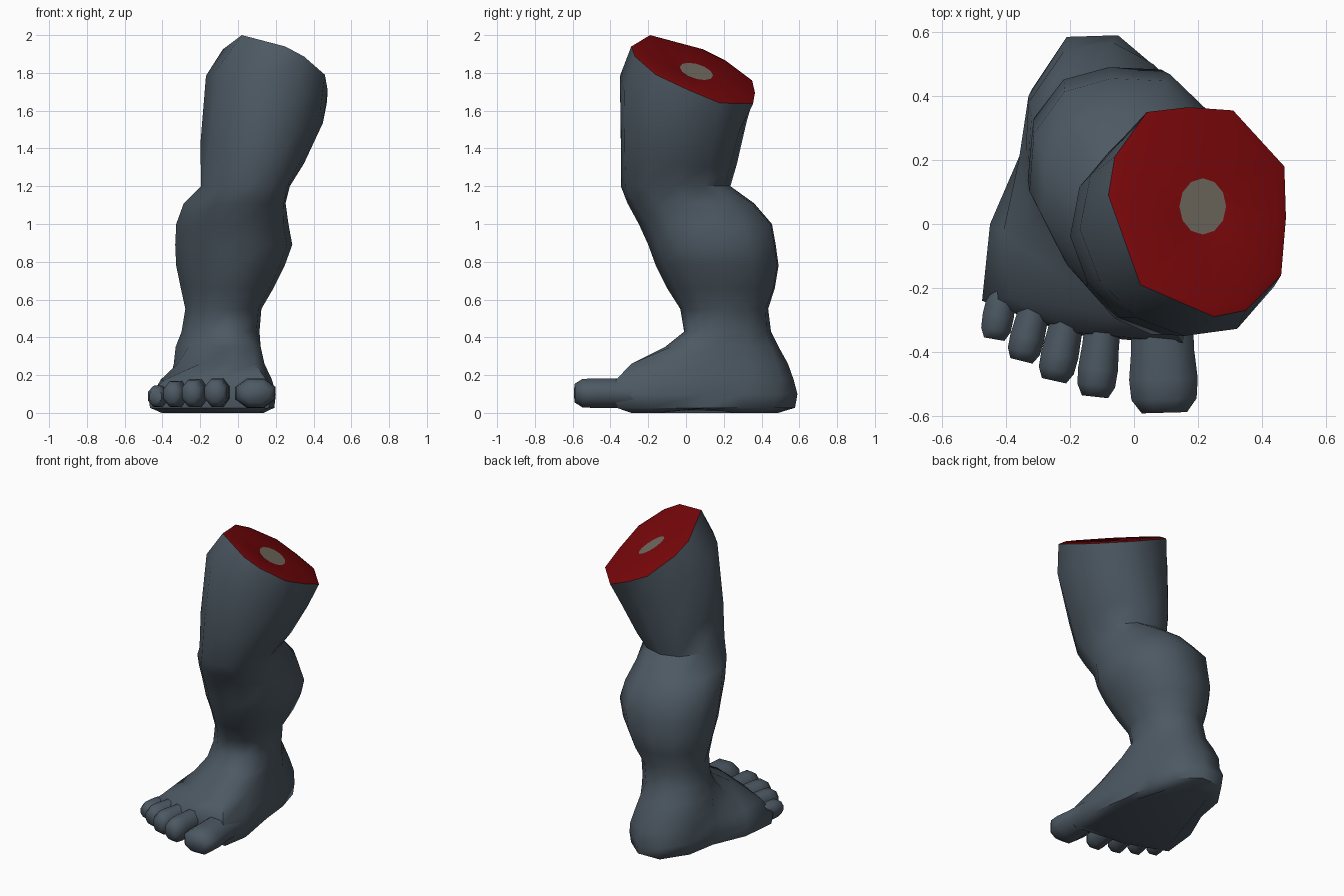
import bpy, bmesh, math
from mathutils import Vector

if "Cube" in bpy.data.objects:
    bpy.data.objects.remove(bpy.data.objects["Cube"])

N = 12


def material(name, rgb):
    m = bpy.data.materials.new(name)
    m.diffuse_color = (*rgb, 1)
    m.use_nodes = True
    m.node_tree.nodes["Principled BSDF"].inputs["Base Color"].default_value = m.diffuse_color
    return m


SKIN = material("slate_skin", (0.074, 0.099, 0.124))
FLESH = material("red_flesh", (0.185, 0.002, 0.003))
BONE = material("grey_bone", (0.165, 0.147, 0.116))


def loft(name, rings, mat, cap_start=True, cap_end=True):
    """Skin a list of equal-length point rings."""
    bm = bmesh.new()
    loops = [[bm.verts.new(p) for p in r] for r in rings]
    n = len(loops[0])
    for a, b in zip(loops, loops[1:]):
        for i in range(n):
            j = (i + 1) % n
            bm.faces.new((a[i], a[j], b[j], b[i]))
    if cap_start:
        bm.faces.new(loops[0][::-1])
    if cap_end:
        bm.faces.new(loops[-1])
    if cap_start and cap_end:
        bmesh.ops.recalc_face_normals(bm, faces=bm.faces)
    me = bpy.data.meshes.new(name)
    bm.to_mesh(me)
    bm.free()
    ob = bpy.data.objects.new(name, me)
    bpy.context.collection.objects.link(ob)
    me.materials.append(mat)
    bpy.ops.object.select_all(action='DESELECT')
    ob.select_set(True)
    bpy.context.view_layer.objects.active = ob
    bpy.ops.object.shade_smooth_by_angle(angle=math.radians(60))
    return ob


def cut_z(x, y, lift=0.0):
    """Height of the slanted cut through the thigh."""
    return 2.0 - 0.448 * (x - 0.02) - 0.428 * (y + 0.19) + lift


def leg_ring(z, slope, x0, x1, y0, y1, skew, corners):
    """Skewed ellipse fitted to its bounds; corners fill out or flatten each quarter."""
    cx, cy, ry = (x0 + x1) / 2, (y0 + y1) / 2, (y1 - y0) / 2
    rx = math.sqrt(((x1 - x0) / 2) ** 2 - (skew * ry) ** 2)
    pts = []
    for i in range(N):
        a = math.tau * i / N
        k = 1 + corners[i * 4 // N] * abs(math.sin(2 * a))
        dy = ry * math.sin(a) * k
        dx = rx * math.cos(a) * k - skew * dy
        pts.append((cx + dx, cy + dy, z - slope * (0.448 * dx + 0.428 * dy)))
    return pts


def scaled(pts, s, cx, cy):
    return [(cx + (x - cx) * s, cy + (y - cy) * s) for x, y in pts]


# Foot outlines, each starting on the inner side and running round the heel
ankle = [(.12, .15), (.10, .32), (.02, .45), (-.10, .49), (-.24, .46), (-.32, .34),
         (-.33, .20), (-.26, .05), (-.15, -.06), (-.02, -.11), (.08, -.08), (.12, .03)]
instep = [(.13, .12), (.11, .32), (.04, .48), (-.09, .54), (-.24, .51), (-.33, .38),
          (-.34, .20), (-.32, .0), (-.20, -.18), (-.03, -.29), (.09, -.29), (.14, -.10)]
knuckles = [(.15, .10), (.12, .32), (.06, .50), (-.07, .57), (-.22, .54), (-.33, .40),
            (-.36, .20), (-.41, -.03), (-.39, -.23), (-.17, -.34), (.15, -.37), (.18, -.18)]
sole = [(.15, .10), (.13, .30), (.08, .48), (-.05, .59), (-.21, .585), (-.32, .42),
        (-.355, .22), (-.45, .0), (-.475, -.24), (-.20, -.345), (.17, -.38), (.20, -.20)]

foot = [[(x, y, 0.024 if abs(y - 0.1) < 0.13 else 0.0) for x, y in scaled(sole, .8, -.12, .08)]]
for z, outline in ((.027, scaled(sole, .975, -.12, .08)), (.10, sole),
                   (.175, knuckles), (.26, instep), (.35, ankle)):
    foot.append([(x, y, z) for x, y in outline])

# Leg sections: height, tilt, x range, y range, skew,
# corners (inner back, outer back, outer front, inner front)
calf = (.15, .02, -.10, -.03)
thigh = (.02, .0, -.05, .09)
sections = [
    (0.43, 0, -.30, .115, -.01, .45, .1, (.05, 0, -.02, 0)),
    (0.55, 0, -.28, .125, -.03, .435, .1, (.1, 0, -.05, 0)),
    (0.66, 0, -.305, .19, -.10, .47, .12, calf),
    (0.78, 0, -.33, .25, -.16, .49, .12, calf),
    (0.89, 0, -.335, .29, -.20, .475, .12, calf),
    (1.00, 0, -.33, .27, -.25, .455, .12, calf),
    (1.11, 0, -.29, .255, -.31, .36, .12, (.12, .02, -.11, .03)),
    (1.20, 0, -.195, .275, -.345, .235, .05, (.03, 0, -.05, .06)),
    (1.37, .4, -.20, .35, -.345, .27, .05, thigh),
    (1.66, .9, -.17, .45, -.35, .32, .05, thigh),
]
# Rim of the cut thigh
rim = [(.475, .02), (.47, .18), (.31, .355), (.17, .365), (.04, .35), (-.06, .21),
       (-.08, .09), (-.03, -.05), (.02, -.19), (.25, -.29), (.35, -.27), (.46, -.16)]
rim_ring = [(x, y, cut_z(x, y)) for x, y in rim]

leg = loft("leg_and_foot", foot + [leg_ring(*s) for s in sections] + [rim_ring], SKIN)
bm = bmesh.new()
bm.from_mesh(leg.data)
top = max((f for f in bm.faces if len(f.verts) == N), key=lambda f: f.calc_center_median().z)
bmesh.ops.delete(bm, geom=[top], context='FACES_ONLY')
bm.to_mesh(leg.data)
bm.free()

# Flesh of the cut with a bevelled edge, and the bone end in the middle
bone_ring = []
for i in range(N):
    a = math.tau * i / N
    dx, dy = .073 * math.cos(a), .088 * math.sin(a)
    bone_ring.append((.215 + dx, .055 + dy, 1.808 - .55 * dx - .25 * dy))
inner = [(x, y, cut_z(x, y, .012)) for x, y in scaled(rim, .9, .235, .05)]
loft("cut_flesh", [rim_ring, inner, bone_ring], FLESH, False, False)
loft("cut_bone", [bone_ring], BONE, False, True)


def toe(name, base, tip, width, z0, z1, root=1.0):
    """Knobbly toe: narrow neck, wide pad, rounded end; root sinks the hidden end."""
    b, t = Vector((*base, 0)), Vector((*tip, 0))
    d = t - b
    side = Vector((-d.y, d.x, 0)).normalized()
    half = (z1 - z0) / 2
    rings = []
    for f, w, h in ((0, .9 * root, root), (.45, .92, .97), (.7, 1, .98), (.88, .95, .93), (1, .66, .6)):
        ring = []
        for i in range(8):
            a = math.tau * (i + .5) / 8
            p = b + d * f + side * (width / 2 * w * math.cos(a) * 1.08)
            ring.append((p.x, p.y, z0 + half + half * h * math.sin(a) * 1.08))
        rings.append(ring)
    loft(name, rings, SKIN)


# Toes
toe("big_toe", (.085, -.24), (.095, -.59), .215, .024, .185)
toe("second_toe", (-.09, -.25), (-.122, -.54), .125, .03, .185)
toe("third_toe", (-.19, -.22), (-.25, -.49), .118, .03, .18)
toe("fourth_toe", (-.29, -.18), (-.352, -.428), .108, .03, .17)
toe("little_toe", (-.395, -.12), (-.437, -.36), .098, .03, .145, .5)
